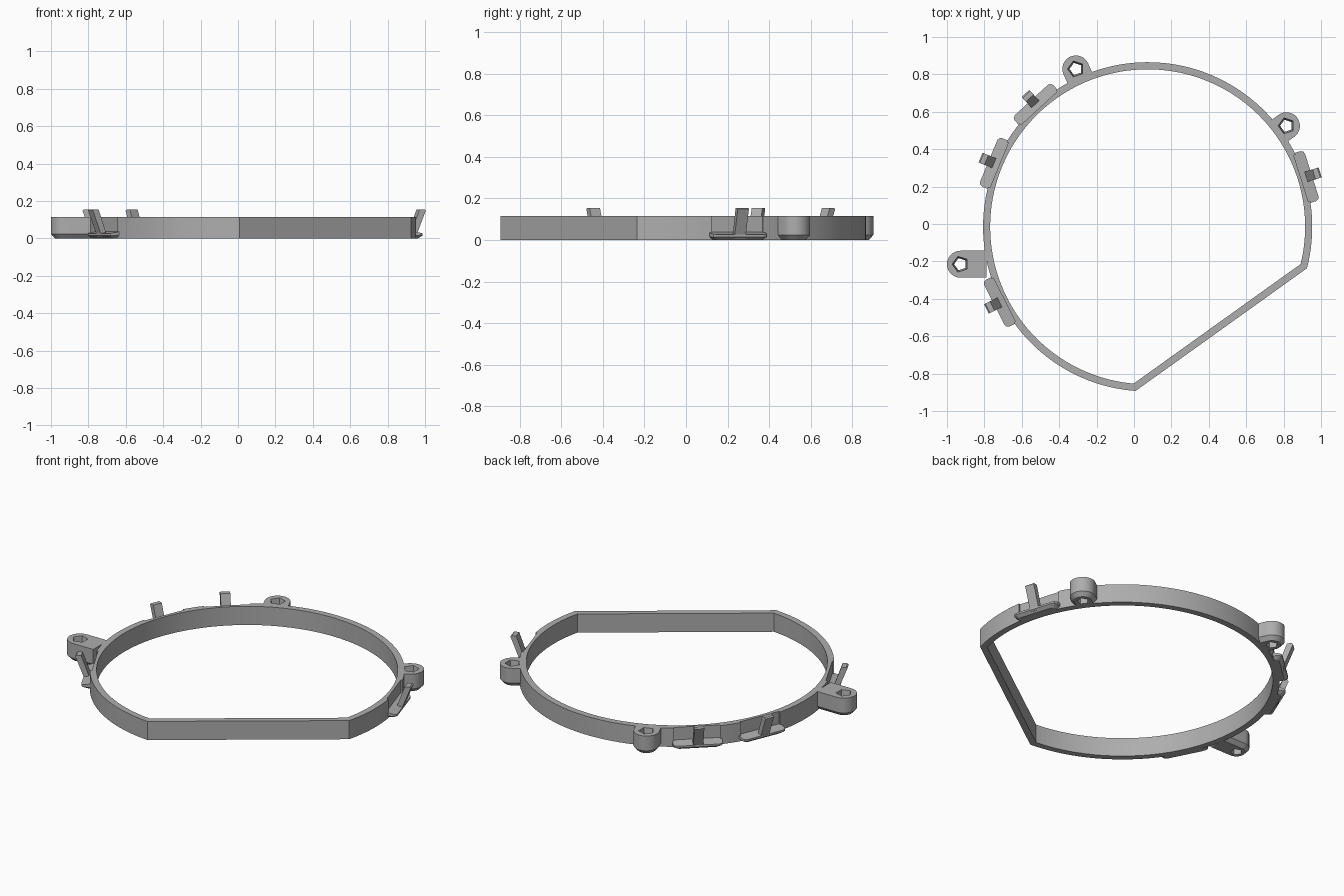
import bpy, bmesh
from math import cos, sin, pi, radians, acos, atan2
from mathutils import Vector, Matrix

if "Cube" in bpy.data.objects:
    bpy.data.objects.remove(bpy.data.objects["Cube"])

CENTRE = Vector((0.073, -0.015, 0))
OUTER, INNER, HEIGHT = 0.88, 0.842, 0.115
CHORD = 0.676                      # distance of the straight wall from the centre
CHORD_ANGLE = atan2(-0.813, 0.582)

grey = bpy.data.materials.new("plain_grey")
grey.use_nodes = True
grey.diffuse_color = (0.42, 0.42, 0.42, 1)
grey.node_tree.nodes["Principled BSDF"].inputs["Base Color"].default_value = (0.42, 0.42, 0.42, 1)


def loft(name, layers, matrix=Matrix()):
    """Solid through stacked outlines of equal point count."""
    bm = bmesh.new()
    rings = [[bm.verts.new(matrix @ Vector(p)) for p in layer] for layer in layers]
    n = len(rings[0])
    for a, b in zip(rings, rings[1:]):
        for i in range(n):
            j = (i + 1) % n
            bm.faces.new((a[i], a[j], b[j], b[i]))
    bm.faces.new(rings[0][::-1])
    bm.faces.new(rings[-1])
    bmesh.ops.recalc_face_normals(bm, faces=bm.faces)
    mesh = bpy.data.meshes.new(name)
    bm.to_mesh(mesh)
    bm.free()
    mesh.materials.append(grey)
    obj = bpy.data.objects.new(name, mesh)
    bpy.context.collection.objects.link(obj)
    return obj


def cut(target, cutter):
    """Apply a boolean difference and discard the cutter."""
    mod = target.modifiers.new("cut", 'BOOLEAN')
    mod.object, mod.solver = cutter, 'EXACT'
    bpy.context.view_layer.objects.active = target
    bpy.ops.object.modifier_apply(modifier=mod.name)
    bpy.data.objects.remove(cutter)


def smooth(obj):
    bpy.ops.object.select_all(action='DESELECT')
    obj.select_set(True)
    bpy.context.view_layer.objects.active = obj
    bpy.ops.object.shade_smooth_by_angle(angle=radians(25))


def at_angle(degrees):
    return Matrix.Translation(CENTRE) @ Matrix.Rotation(radians(degrees), 4, 'Z')


def chord_circle(radius, distance, z, steps=128):
    half = acos(distance / radius)
    sweep = 2 * pi - 2 * half
    angles = [half + sweep * i / steps for i in range(steps + 1)]
    return [(radius * cos(a), radius * sin(a), z) for a in angles]


# Ring with one straight wall
frame = Matrix.Translation(CENTRE) @ Matrix.Rotation(CHORD_ANGLE, 4, 'Z')
ring = loft("ring", [chord_circle(OUTER, CHORD, z) for z in (0, HEIGHT)], frame)
cut(ring, loft("ring_cutter", [chord_circle(INNER, CHORD - 0.038, z) for z in (-0.1, 0.3)], frame))

# Spring clips: flat recess in the ring, flange below and leaning hook
CLIPS = {"right_back": 132.5, "right_middle": 157.5, "right_front": 207, "left": 17.5}
for side, angle in CLIPS.items():
    m = at_angle(angle)
    box = [(0.86, -0.13), (1.0, -0.13), (1.0, 0.13), (0.86, 0.13)]
    cut(ring, loft("recess_cutter", [[(x, y, z) for x, y in box] for z in (0.03, 0.3)], m))

    half = [(0.85, 0.14), (0.9, 0.14), (0.914, 0.134), (0.92, 0.12)]
    outline = half + [(x, -y) for x, y in half[::-1]]
    low = [(x - (0.02 if x > 0.86 else 0), y * 0.86, 0) for x, y in outline]
    mid = [(x, y, 0.015) for x, y in outline]
    top = [(x, y, 0.04 - (x - 0.85) * 0.2) for x, y in outline]
    loft(side + "_clip_flange", [low, mid, top], m)

    side_profile = [(0.88, 0.008), (0.912, 0.008), (0.967, 0.148), (0.96, 0.155), (0.933, 0.155), (0.92, 0.12)]
    loft(side + "_clip_hook", [[(x, y, z) for x, z in side_profile] for y in (-0.028, 0.028)], m)
smooth(ring)


def lug_outline(radius, length, z, inset):
    arc = [-pi / 2 + pi * i / 24 for i in range(25)]
    r = radius - inset
    points = [(r * cos(a), r * sin(a), z) for a in arc]
    return points + [(-length, r, z), (-length, -r, z)]


# Screw lugs with tapered five-sided holes
LUGS = {"right_lug": (-0.928, -0.215, 180, 0.14),
        "back_lug": (-0.311, 0.829, 114, 0.075),
        "left_lug": (0.815, 0.525, 36, 0.075)}
for name, (x, y, angle, length) in LUGS.items():
    place = Matrix.Translation((x, y, 0))
    m = place @ Matrix.Rotation(radians(angle), 4, 'Z')
    layers = [lug_outline(0.072, length, z, i) for z, i in ((0, 0.022), (0.024, 0), (HEIGHT, 0))]
    lug = loft(name, layers, m)
    hole = [[(r * cos(pi + i * 2 * pi / 5), r * sin(pi + i * 2 * pi / 5), z) for i in range(5)]
            for r, z in ((0.034, -0.02), (0.034, 0.05), (0.046, HEIGHT + 0.01))]
    cut(lug, loft("hole_cutter", hole, place))
    smooth(lug)
